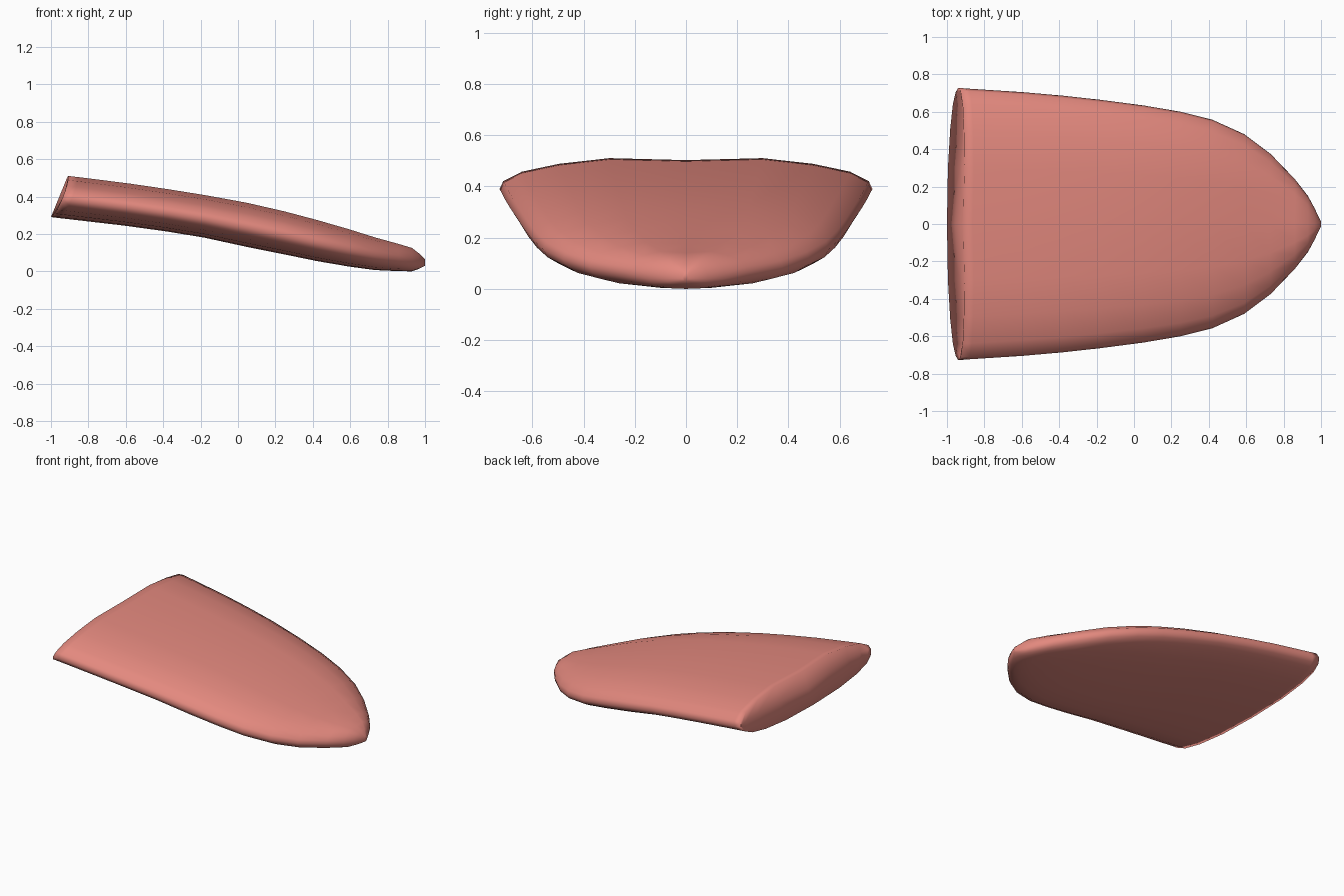
import bpy
import bmesh

if "Cube" in bpy.data.objects:
    bpy.data.objects.remove(bpy.data.objects["Cube"])

# Stations along the tongue: x, half width, top z, bottom z, rear slant
STATIONS = [
    (-0.955, 0.728, 0.510, 0.290, 1.0),
    (-0.905, 0.724, 0.504, 0.284, 1.0),
    (-0.60, 0.705, 0.470, 0.245, 0.3),
    (-0.38, 0.686, 0.440, 0.213, 0),
    (-0.18, 0.664, 0.408, 0.180, 0),
    (0.05, 0.634, 0.366, 0.130, 0),
    (0.25, 0.600, 0.320, 0.090, 0),
    (0.42, 0.557, 0.275, 0.055, 0),
    (0.59, 0.480, 0.226, 0.026, 0),
    (0.73, 0.375, 0.182, 0.007, 0),
    (0.86, 0.240, 0.146, 0.001, 0),
    (0.93, 0.150, 0.125, 0.000, 0),
    (0.965, 0.085, 0.098, 0.012, 0),
    (1.0, 0.012, 0.065, 0.030, 0),
]
# Half cross-section, from the dipped top centre round the side to the bottom
SECTION = [(0, 0.93), (0.41, 1), (0.68, 0.8), (0.88, 0.52), (0.98, 0.18),
           (1, -0.1),
           (0.97, -0.38), (0.88, -0.64), (0.70, -0.83), (0.41, -0.96), (0, -1)]

bm = bmesh.new()
rows = []
for x, w, top, bottom, slant in STATIONS:
    mid, half = (top + bottom) / 2, (top - bottom) / 2
    rows.append([bm.verts.new((x + slant * (0.045 * v + 0.02 * u * u),
                               u * w, mid + v * half)) for u, v in SECTION])

# Skin between stations
n = len(SECTION)
for a, b in zip(rows, rows[1:]):
    for i in range(n - 1):
        bm.faces.new((a[i], a[i + 1], b[i + 1], b[i]))
bm.faces.new(rows[-1])

# Hollowed rear end: a groove between upper and lower lip
back = rows[0]
groove = []
for i, depth in enumerate((0.0, 0.02, 0.03, 0.025, 0.01)):
    co = (back[i].co + back[n - 1 - i].co) / 2
    co.x += depth
    groove.append(bm.verts.new(co))
groove.append(back[5])
for i in range(5):
    for k, m in ((i, i + 1), (n - 1 - i, n - 2 - i)):
        quad = [back[k], back[m], groove[i + 1], groove[i]]
        bm.faces.new(list(dict.fromkeys(quad)))

# Mirror the half across the centre line and weld
geom = bm.verts[:] + bm.edges[:] + bm.faces[:]
bmesh.ops.mirror(bm, geom=geom, axis='Y', merge_dist=0.0005)
bmesh.ops.remove_doubles(bm, verts=bm.verts[:], dist=0.0005)
bmesh.ops.recalc_face_normals(bm, faces=bm.faces[:])
for f in bm.faces:
    f.smooth = True

mesh = bpy.data.meshes.new("tongue")
bm.to_mesh(mesh)
bm.free()
tongue = bpy.data.objects.new("tongue", mesh)
bpy.context.collection.objects.link(tongue)

pink = bpy.data.materials.new("salmon pink")
pink.diffuse_color = (0.77, 0.25, 0.21, 1)
pink.use_nodes = True
pink.node_tree.nodes["Principled BSDF"].inputs["Base Color"].default_value = pink.diffuse_color
mesh.materials.append(pink)
